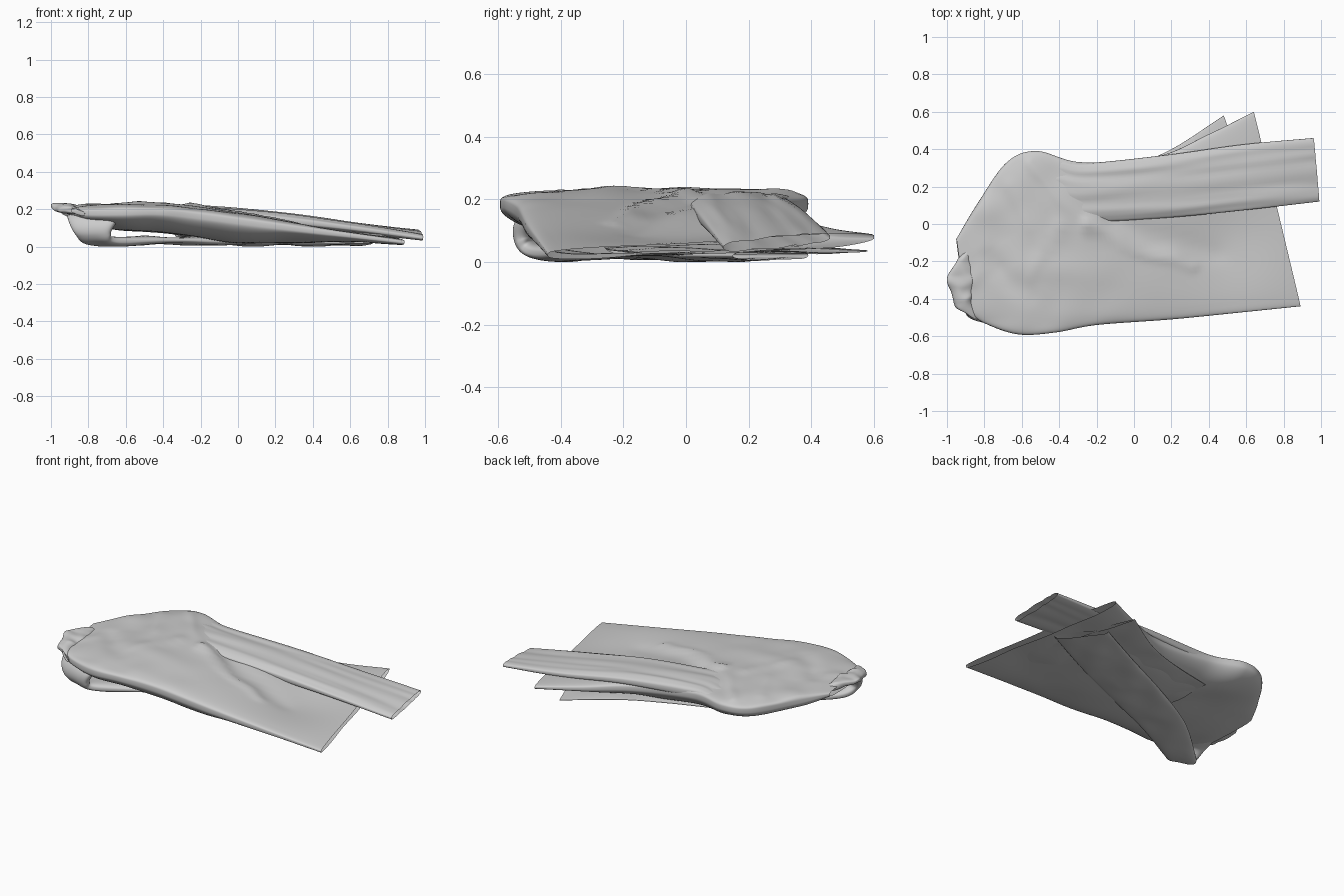
import bpy, bmesh, math
from mathutils import Vector, noise

if "Cube" in bpy.data.objects:
    bpy.data.objects.remove(bpy.data.objects["Cube"])


def spline(pts, t):
    """Smooth interpolation through a list of vectors, t in 0..1."""
    f = t * (len(pts) - 1)
    i = min(int(f), len(pts) - 2)
    u = f - i
    p1, p2 = pts[i], pts[i + 1]
    p0 = pts[i - 1] if i else p1 * 2 - p2
    p3 = pts[i + 2] if i + 2 < len(pts) else p2 * 2 - p1
    return 0.5 * (2 * p1 + (p2 - p0) * u + (2 * p0 - 5 * p1 + 4 * p2 - p3) * u * u
                  + (3 * p1 - p0 - 3 * p2 + p3) * u ** 3)


def spow(v, e):
    return math.copysign(abs(v) ** e, v)


def cloth_tube(name, stations, wrinkle, nu=90, nv=72, box=0.7, side=0.85):
    """Flattened open tube; each station = edge A, edge B, thickness."""
    A = [Vector(s[0]) for s in stations]
    B = [Vector(s[1]) for s in stations]
    T = [Vector((s[2], 0, 0)) for s in stations]
    bm = bmesh.new()
    rings = []
    for i in range(nu + 1):
        t = i / nu
        a, b, th = spline(A, t), spline(B, t), spline(T, t).x
        t0, t1 = max(t - .01, 0), min(t + .01, 1)
        tan = spline(A, t1) + spline(B, t1) - spline(A, t0) - spline(B, t0)
        n = tan.cross(b - a).normalized()
        ring = []
        for j in range(nv):
            q = 2 * math.pi * j / nv
            c, s = math.cos(q), math.sin(q)
            p = (a + b) / 2 + (b - a) / 2 * spow(c, side) + n * th / 2 * spow(s, box)
            p += wrinkle(p, t, c, s, n)
            p.z = max(p.z, 0)
            ring.append(bm.verts.new(p))
        rings.append(ring)
    for r, q in zip(rings, rings[1:]):
        for j in range(nv):
            k = (j + 1) % nv
            bm.faces.new((r[j], r[k], q[k], q[j]))
    bmesh.ops.recalc_face_normals(bm, faces=bm.faces)
    me = bpy.data.meshes.new(name)
    bm.to_mesh(me)
    bm.free()
    ob = bpy.data.objects.new(name, me)
    bpy.context.collection.objects.link(ob)
    for f in me.polygons:
        f.use_smooth = True
    return ob


def gauss(d, w):
    return math.exp(-(d / w) ** 2)


def crease(p, a, b, w):
    """Falloff around a slightly wavy segment in plan, fading along it."""
    a, b = Vector(a), Vector(b)
    q = p.to_2d() + noise.noise_vector(p * 5).to_2d() * .04
    d = b - a
    u = max(0, min(1, (q - a).dot(d) / d.length_squared))
    off = q - a - d * u
    return gauss(off.length, w) * (1 - .6 * u)


def body_wrinkle(p, t, c, s, n):
    if s <= 0:   # underside sags towards the folded sleeve
        sag = .07 * (1 - c ** 4) * gauss(p.x + .2, .55)
        return Vector((0, 0, .012 * noise.noise(p * 4) * abs(s) - sag))
    z = .02 * crease(p, (-.25, 0), (.32, -.23), .03)
    z -= .02 * crease(p, (-.1, 0), (.42, -.16), .07)
    z -= .03 * gauss((p.to_2d() - Vector((.5, -.08))).length, .25)
    z += .007 * crease(p, (-.55, .3), (-.3, .05), .03)
    z += .007 * crease(p, (-.66, .2), (-.5, -.1), .04)
    z += .008 * crease(p, (-.38, .0), (-.56, -.3), .04)
    z += .007 * crease(p, (-.85, -.3), (-.6, -.05), .04)
    z -= .012 * crease(p, (-.75, -.2), (-.55, -.4), .05)
    z += .012 * noise.noise(Vector((p.x * 5, p.y * 6, 2))) * gauss(p.x + .6, .5)
    return Vector((0, 0, z * min(1, s * 2)))


def sleeve_wrinkle(p, t, c, s, n):
    w = .003 * math.sin(c * 9 + 2 * t) + .007 * noise.noise(Vector((p.x * 2, c * 4, 1)))
    return n * w * s


def cuff_wrinkle(p, t, c, s, n):
    return n * s * .012 * noise.noise(p * 6)


def crumple(p, t, c, s, n):
    return noise.noise_vector(p * 14) * .014


# main body, from the neck end to the open hem
cloth_tube("shirt_body", [
    ((-.90, -.46, .19), (-.95, -.08, .20), .03),
    ((-.80, -.53, .18), (-.83, .12, .19), .08),
    ((-.62, -.59, .182), (-.68, .33, .182), .10),
    ((-.42, -.58, .183), (-.52, .39, .185), .095),
    ((-.20, -.54, .160), (-.28, .33, .17), .10),
    ((.20, -.51, .108), (.12, .36, .12), .09),
    ((.55, -.475, .065), (.40, .48, .09), .065),
    ((.89, -.44, .022), (.64, .60, .08), .04),
], body_wrinkle, 120, 128, .5, .7)

# loose inner layer showing below the hem corner
cloth_tube("under_layer", [
    ((-.35, .22, .07), (-.30, -.20, .06), .02),
    ((-.05, .30, .055), (.10, -.25, .055), .02),
    ((.20, .40, .045), (.45, -.25, .04), .018),
    ((.48, .58, .035), (.74, -.15, .03), .014),
], cuff_wrinkle, 60)

# upper sleeve lying over the body
cloth_tube("upper_sleeve", [
    ((-.58, .06, .18), (-.60, .30, .18), .06),
    ((-.40, .02, .18), (-.42, .345, .185), .07),
    ((-.24, .01, .175), (-.26, .325, .18), .085),
    ((.20, .035, .145), (.18, .37, .155), .075),
    ((.60, .075, .10), (.58, .425, .11), .055),
    ((.99, .12, .045), (.96, .46, .08), .035),
], sleeve_wrinkle, box=.55)

# lower sleeve dropping off the shoulder and folded back underneath
cloth_tube("lower_sleeve", [
    ((-.90, -.30, .18), (-.66, -.36, .17), .05),
    ((-.91, -.44, .15), (-.65, -.51, .14), .06),
    ((-.87, -.48, .07), (-.68, -.53, .07), .06),
    ((-.79, -.39, .025), (-.64, -.49, .03), .05),
    ((-.50, -.14, .03), (-.34, -.34, .035), .045),
    ((-.15, .06, .025), (.02, -.18, .025), .04),
    ((.18, .22, .022), (.38, -.02, .022), .035),
    ((.52, .39, .022), (.72, .15, .02), .03),
], cuff_wrinkle, 110)

# rumpled neckband at the far end
cloth_tube("collar", [
    ((-.82, -.53, .17), (-.89, -.48, .19), .03),
    ((-.86, -.42, .19), (-.95, -.45, .20), .05),
    ((-.86, -.33, .20), (-.985, -.35, .21), .045),
    ((-.86, -.25, .20), (-.99, -.27, .215), .035),
    ((-.87, -.18, .195), (-.93, -.18, .21), .04),
    ((-.86, -.11, .195), (-.89, -.13, .20), .025),
], crumple, 60, 40)
